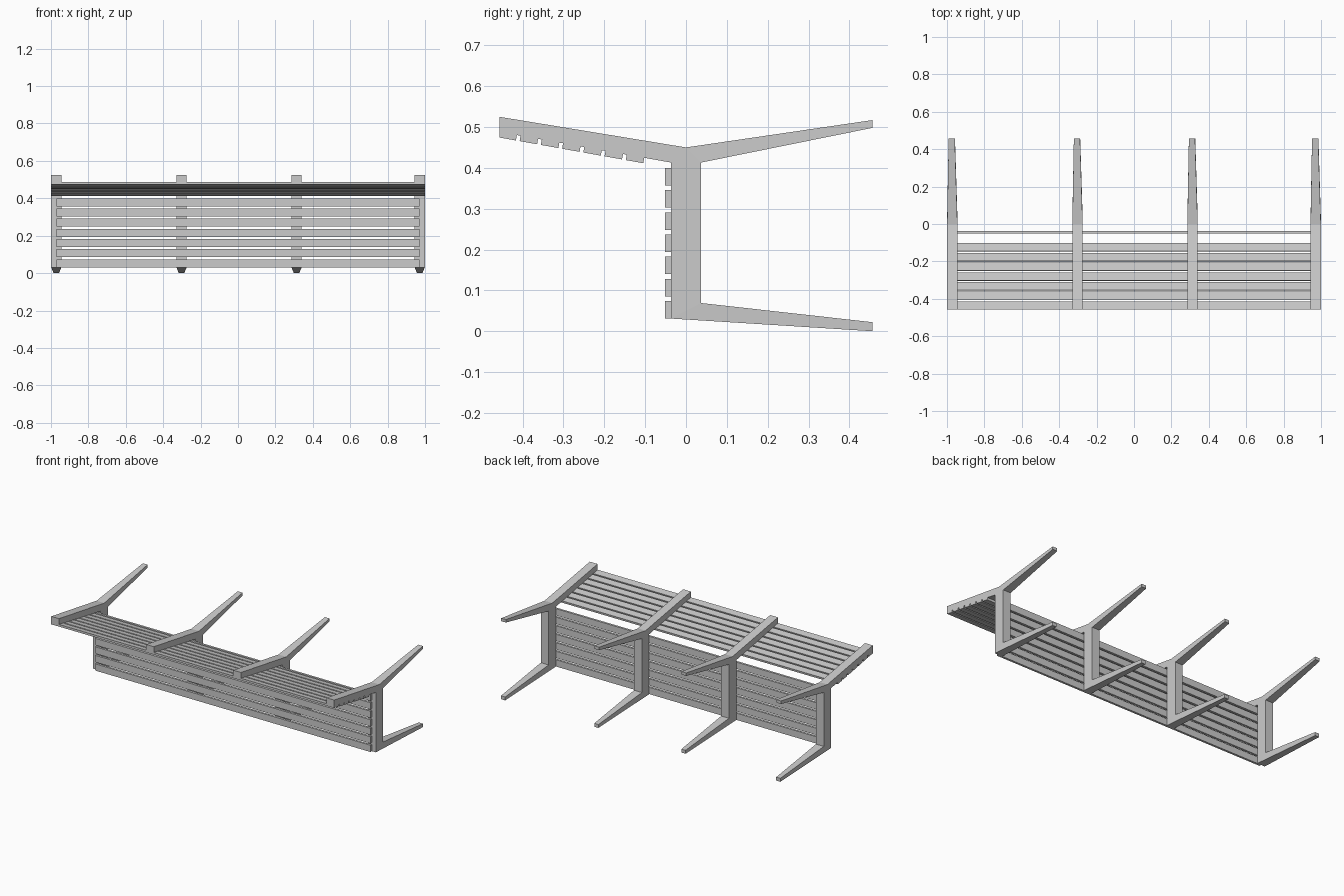
import bpy, bmesh
from math import hypot

if "Cube" in bpy.data.objects:
    bpy.data.objects.remove(bpy.data.objects["Cube"])


def make_object(name, bm):
    bmesh.ops.recalc_face_normals(bm, faces=bm.faces[:])
    me = bpy.data.meshes.new(name)
    bm.to_mesh(me)
    bm.free()
    ob = bpy.data.objects.new(name, me)
    bpy.context.collection.objects.link(ob)
    return ob


# Frame outline: (y, z, half width, sideways shift)
W = 0.0275
OUTLINE = [
    (-0.457, 0.525, W, 0), (0, 0.45, W, 0),                    # seat arm top
    (0.457, 0.517, 0.0165, -0.003), (0.457, 0.498, 0.0165, -0.003),  # rear arm tip
    (0.037, 0.413, W, 0), (0.037, 0.069, W, 0),                # post rear
    (0.457, 0.022, 0.0145, 0), (0.457, 0.0, 0.0145, 0),        # foot tip
    (-0.037, 0.031, W, 0), (-0.037, 0.413, W, 0),              # post front
    (-0.457, 0.488, W, 0),                                     # seat arm underside
]
# Side panels: seat arm, joint and post, rear arm, foot
PANELS = [(0, 1, 9, 10), (1, 4, 5, 8, 9), (1, 2, 3, 4), (5, 6, 7, 8)]


def frame(name, x):
    bm = bmesh.new()
    sides = [[bm.verts.new((x + dx + s * w, y, z)) for y, z, w, dx in OUTLINE]
             for s in (-1, 1)]
    for side in sides:
        for p in PANELS:
            bm.faces.new([side[i] for i in p])
    a, b = sides
    n = len(OUTLINE)
    for i in range(n):
        j = (i + 1) % n
        bm.faces.new((a[i], a[j], b[j], b[i]))
    make_object(name, bm)


def slat(name, section, half):
    bm = bmesh.new()
    a, b = [[bm.verts.new((x, y, z)) for y, z in section] for x in (-half, half)]
    bm.faces.new(a)
    bm.faces.new(b)
    for i in range(4):
        j = (i + 1) % 4
        bm.faces.new((a[i], a[j], b[j], b[i]))
    make_object(name, bm)


for k, x in enumerate((-0.9715, -0.302, 0.313, 0.9715)):
    frame(f"frame_{k + 1}", x)

# Vertical slats on the front of the posts
for k in range(7):
    z = 0.031 + k * 0.0543
    slat(f"back_slat_{k + 1}",
         [(-0.051, z), (-0.037, z), (-0.037, z + 0.043), (-0.051, z + 0.043)], 0.971)

# Sloping slats under the arms
dy, dz = 0.42, -0.075
length = hypot(dy, dz)
dy, dz = dy / length, dz / length
T = 0.0135
for k in range(7):
    s0 = k * 0.0528
    s1 = s0 + 0.0435
    p0 = (-0.457 + s0 * dy, 0.488 + s0 * dz)
    p1 = (-0.457 + s1 * dy, 0.488 + s1 * dz)
    q0 = (p0[0] + T * dz, p0[1] - T * dy)
    q1 = (p1[0] + T * dz, p1[1] - T * dy)
    if k == 0:
        q0 = (p0[0], p0[1] - T / dy)   # front edge cut plumb
    slat(f"seat_slat_{k + 1}", [p0, p1, q1, q0], 0.999)
